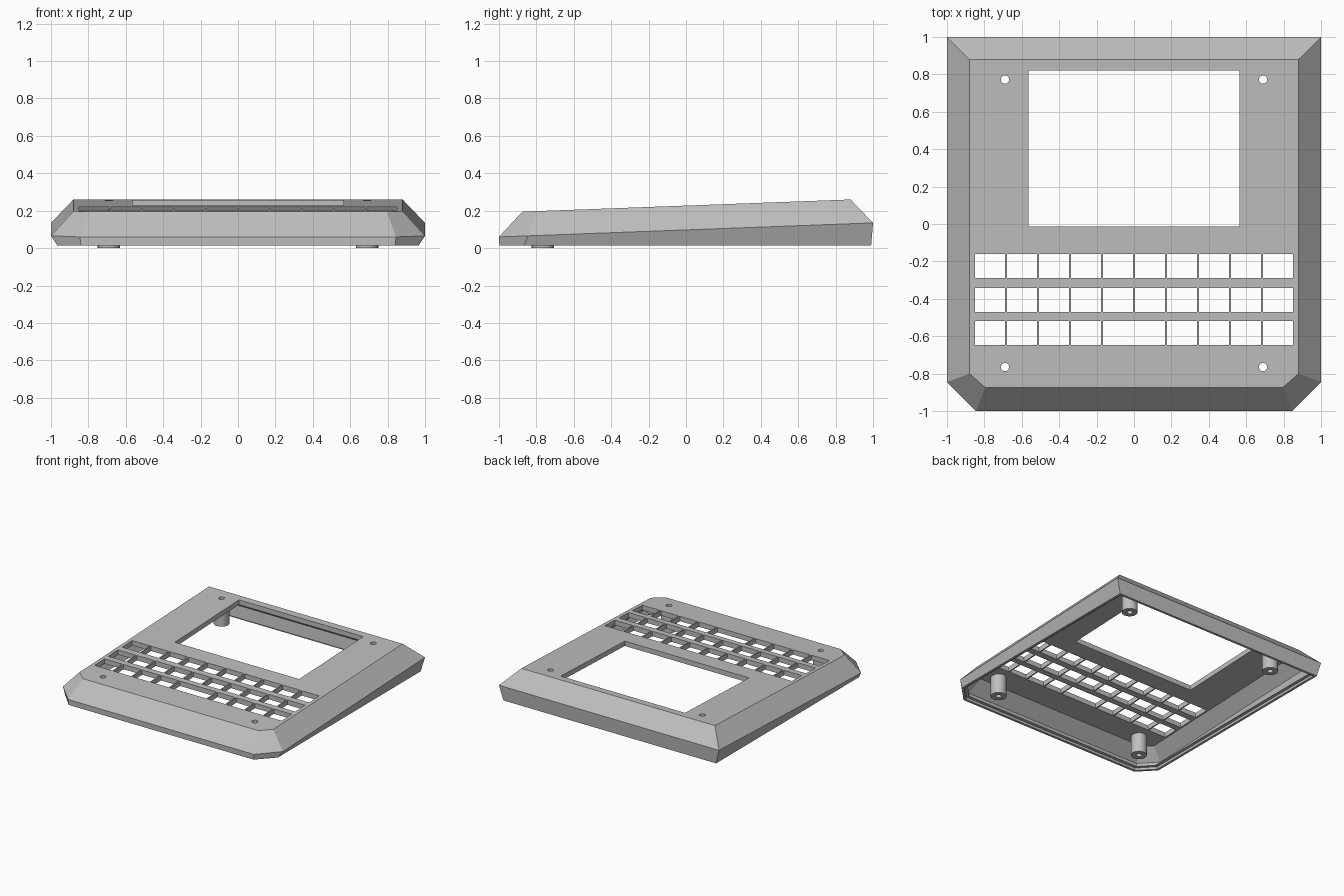
import bpy, bmesh
from math import cos, sin, tau

cube = bpy.data.objects.get("Cube")
if cube:
    bpy.data.objects.remove(cube, do_unlink=True)

grey = bpy.data.materials.new("plain_grey")
grey.use_nodes = True
colour = (0.52, 0.52, 0.52, 1)
grey.diffuse_color = colour
grey.node_tree.nodes["Principled BSDF"].inputs["Base Color"].default_value = colour


def finish(bm, name):
    bmesh.ops.recalc_face_normals(bm, faces=bm.faces[:])
    mesh = bpy.data.meshes.new(name)
    bm.to_mesh(mesh)
    bm.free()
    mesh.materials.append(grey)
    obj = bpy.data.objects.new(name, mesh)
    bpy.context.collection.objects.link(obj)
    return obj


def bridge(bm, a, b):
    n = len(a)
    for i in range(n):
        j = (i + 1) % n
        bm.faces.new((a[i], a[j], b[j], b[i]))


# Sloping heights of the deck and of the widest edge
def deck_z(y):
    return 0.195 + (y + 0.875) * 0.037


def edge_z(y):
    return 0.06 + (y + 1) * 0.0375


# Outline with the two front corners cut off
def ring(bm, half, front, back, cut_x, cut_y, height):
    pts = [(half, back), (-half, back), (-half, cut_y),
           (-cut_x, front), (cut_x, front), (half, cut_y)]
    return [bm.verts.new((x, y, height(y))) for x, y in pts]


def inset(outline, d):
    half, front, back, cut_x, cut_y = outline
    return half - d, front + d, back - d, cut_x - d * 0.4, cut_y + d * 0.4


# Hollow case shell, with a stepped lip around the open underside
top = (0.88, -0.875, 0.88, 0.795, -0.80)
edge = (1.0, -1.0, 1.0, 0.845, -0.845)
base = (0.967, -0.998, 0.99, 0.84, -0.865)
wall, plate = 0.045, 0.04
bm = bmesh.new()
layers = [
    (top, deck_z),
    (edge, edge_z),
    (base, lambda y: 0.015),
    (inset(base, 0.02), lambda y: 0.015),
    (inset(base, 0.02), lambda y: 0.035),
    (inset(base, wall), lambda y: 0.035),
    (inset(edge, wall), edge_z),
    (inset(top, 0.018), lambda y: deck_z(y) - plate),
]
rings = [ring(bm, *outline, height) for outline, height in layers]
for a, b in zip(rings, rings[1:]):
    bridge(bm, a, b)
bm.faces.new(rings[0])
bm.faces.new(rings[-1])
shell = finish(bm, "case_shell")


# Cutter holding every opening in the deck
def add_box(bm, x0, x1, y0, y1):
    loops = [[bm.verts.new((x, y, z)) for x, y in
              ((x0, y0), (x1, y0), (x1, y1), (x0, y1))] for z in (0.13, 0.4)]
    bridge(bm, *loops)
    for loop in loops:
        bm.faces.new(loop)


def circle(bm, x, y, z, r, n=24):
    return [bm.verts.new((x + r * cos(tau * i / n), y + r * sin(tau * i / n), z))
            for i in range(n)]


posts = [(s * 0.69, y, tip) for s in (-1, 1) for y, tip in ((-0.765, 0.0), (0.772, 0.05))]
hole = 0.022
bm = bmesh.new()
add_box(bm, -0.565, 0.565, -0.013, 0.82)
pitch, rib = 0.171, 0.005
for row, (y0, y1) in enumerate(((-0.29, -0.16), (-0.47, -0.343), (-0.648, -0.518))):
    edges = [(i - 5) * pitch for i in range(11)]
    if row == 2:
        edges.remove(0)  # wide key in the front row
    for x0, x1 in zip(edges, edges[1:]):
        add_box(bm, x0 + rib, x1 - rib, y0, y1)
for x, y, tip in posts:
    loops = [circle(bm, x, y, z, hole) for z in (0.1, 0.4)]
    bridge(bm, *loops)
    for loop in loops:
        bm.faces.new(loop)
cutter = finish(bm, "deck_cutter")
cutter.hide_render = True

mod = shell.modifiers.new("openings", "BOOLEAN")
mod.operation = "DIFFERENCE"
mod.solver = "EXACT"
mod.object = cutter
bpy.context.view_layer.objects.active = shell
bpy.ops.object.modifier_apply(modifier=mod.name)
bpy.data.objects.remove(cutter, do_unlink=True)

# Hollow screw posts under the deck
for x, y, tip in posts:
    bm = bmesh.new()
    head = deck_z(y) - plate * 0.5
    loops = [circle(bm, x, y, z, r) for z, r in
             ((tip, 0.06), (head, 0.06), (head, hole), (tip, hole))]
    for a, b in zip(loops, loops[1:] + loops[:1]):
        bridge(bm, a, b)
    name = ("front" if y < 0 else "back") + ("_left" if x > 0 else "_right") + "_screw_post"
    post = finish(bm, name)
    bpy.ops.object.select_all(action="DESELECT")
    post.select_set(True)
    bpy.context.view_layer.objects.active = post
    bpy.ops.object.shade_smooth_by_angle()
